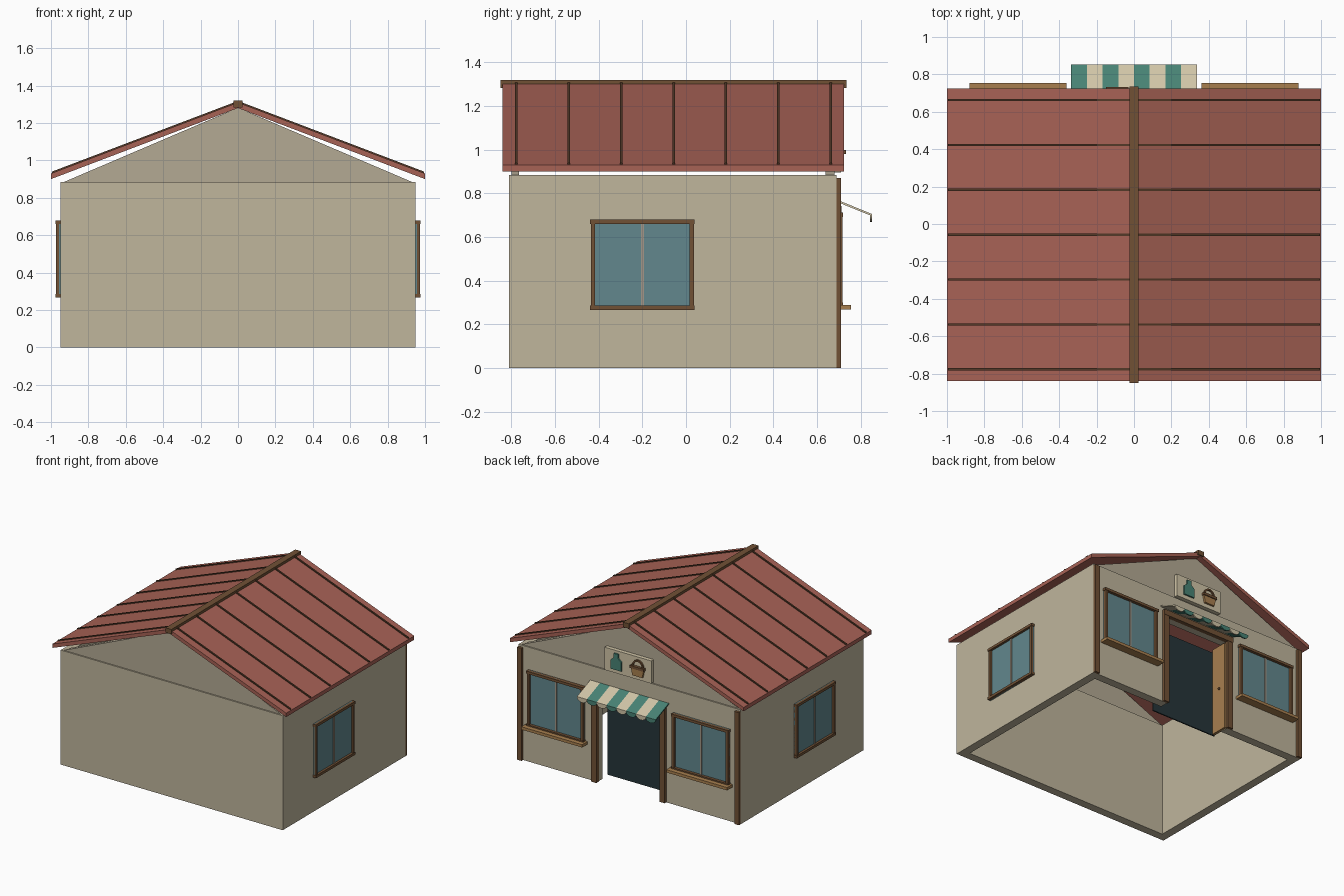
import bpy, bmesh, math

if "Cube" in bpy.data.objects:
    bpy.data.objects.remove(bpy.data.objects["Cube"])


def mat(name, r, g, b):
    m = bpy.data.materials.new(name)
    m.diffuse_color = [(c / 255) ** 2.2 for c in (r, g, b)] + [1]
    m.use_nodes = True
    m.node_tree.nodes["Principled BSDF"].inputs["Base Color"].default_value = m.diffuse_color
    return m


PLASTER = mat("plaster", 190, 180, 155)
GABLE = mat("gable_plaster", 178, 168, 146)
ROOF = mat("roof_red", 166, 98, 86)
DARK = mat("dark_wood", 112, 82, 56)
SEAM = mat("seam_brown", 84, 60, 44)
WOOD = mat("light_wood", 166, 126, 80)
GLASS = mat("glass", 98, 134, 140)
BAR = mat("window_bar", 160, 150, 135)
SHADE = mat("doorway_dark", 42, 56, 60)
TEAL = mat("teal", 74, 130, 116)
CREAM = mat("cream", 208, 196, 166)


def finish(name, bm, m):
    bmesh.ops.recalc_face_normals(bm, faces=bm.faces)
    me = bpy.data.meshes.new(name)
    bm.to_mesh(me)
    bm.free()
    ob = bpy.data.objects.new(name, me)
    me.materials.append(m)
    bpy.context.collection.objects.link(ob)
    return ob


def prism(name, pts, a, b, m, axis="y"):
    """Extrude a profile (x,z along y, or y,z along x) from a to b."""
    bm = bmesh.new()
    to = (lambda p, t: (p[0], t, p[1])) if axis == "y" else (lambda p, t: (t, p[0], p[1]))
    lo = [bm.verts.new(to(p, a)) for p in pts]
    hi = [bm.verts.new(to(p, b)) for p in pts]
    bm.faces.new(lo)
    bm.faces.new(hi)
    for i in range(len(pts)):
        j = (i + 1) % len(pts)
        bm.faces.new((lo[i], lo[j], hi[j], hi[i]))
    return finish(name, bm, m)


def box(name, x, y, z, m):
    return prism(name, [(x[0], z[0]), (x[1], z[0]), (x[1], z[1]), (x[0], z[1])], y[0], y[1], m)


# Walls: open below, doorway in the shop side (+y)
T, H = 0.065, 0.885
X, Y0, Y1 = 0.95, -0.81, 0.69
box("back_wall", (-X, X), (Y0, Y0 + T), (0, H), PLASTER)
prism("shop_wall", [(-X, 0), (-0.275, 0), (-0.275, 0.70), (0.275, 0.70), (0.275, 0),
                    (X, 0), (X, H), (-X, H)], Y1 - T, Y1, PLASTER)
for s, side in ((-1, "left"), (1, "right")):
    box(side + "_wall", (s * X, s * (X - T)), (Y0 + T, Y1 - T), (0, H), PLASTER)

# Gables
for name, a, b in (("back_gable", -0.80, -0.765), ("shop_gable", 0.64, 0.68)):
    prism(name, [(-0.93, H), (0.93, H), (0, 1.282)], a, b, GABLE)

# Roof slopes with raised seams, and ridge beam
for s, side in ((-1, "left"), (1, "right")):
    prism(side + "_roof", [(0, 1.28), (s, 0.90), (s, 0.93), (0, 1.31)], -0.84, 0.725, ROOF)
    for i in range(7):
        y = -0.777 + 0.24 * i
        prism(f"{side}_roof_seam_{i + 1}", [(0, 1.30), (s * 0.995, 0.922), (s * 0.995, 0.94), (0, 1.318)],
              y - 0.006, y + 0.006, SEAM)
box("ridge_beam", (-0.025, 0.025), (-0.85, 0.735), (1.283, 1.32), DARK)


def window(name, u0, u1, z0, z1, depth, place):
    """place maps (u range, depth range) to (x range, y range)."""
    w = 0.02
    mid = (u0 + u1) / 2
    parts = [("glass", (u0, u1), (0, 0.008), (z0, z1), GLASS),
             ("bar", (mid - 0.007, mid + 0.007), (0, 0.014), (z0, z1), BAR),
             ("stile_a", (u0, u0 + w), (0, depth - 0.003), (z0, z1), DARK),
             ("stile_b", (u1 - w, u1), (0, depth - 0.003), (z0, z1), DARK),
             ("bottom_rail", (u0 - 0.004, u1 + 0.004), (0, depth), (z0, z0 + w), DARK),
             ("top_rail", (u0 - 0.004, u1 + 0.004), (0, depth), (z1 - w, z1), DARK)]
    for part, u, d, z, m in parts:
        px, py = place(u, d)
        box(f"{name}_{part}", px, py, z, m)


for s, side in ((-1, "left"), (1, "right")):
    # Side window, shop window and sill
    window(side + "_side_window", -0.436, 0.036, 0.267, 0.68, 0.026,
           lambda u, d: ((s * (X + d[0]), s * (X + d[1])), u))
    window(side + "_shop_window", s * 0.62 - 0.24, s * 0.62 + 0.24, 0.28, 0.712, 0.03,
           lambda u, d: (u, (Y1 + d[0], Y1 + d[1])))
    box(side + "_sill", (s * 0.36, s * 0.88), (Y1, 0.755), (0.268, 0.29), WOOD)
    # Corner and door posts
    box(side + "_corner_post", (s * 0.91, s * 0.95), (Y1, 0.71), (0, 0.87), DARK)
    box(side + "_door_post", (s * 0.27, s * 0.315), (Y1 - 0.01, 0.71), (0, 0.74), DARK)

# Doorway: header, dark backing, open door leaf and knob
box("door_header", (-0.315, 0.315), (Y1 - 0.01, 0.712), (0.70, 0.742), DARK)
box("doorway_backing", (-0.28, 0.285), (0.54, 0.55), (0, 0.67), SHADE)
box("door_leaf", (-0.28, -0.258), (0.55, 0.685), (0.005, 0.69), WOOD)
bm = bmesh.new()
bmesh.ops.create_uvsphere(bm, u_segments=10, v_segments=6, radius=0.009)
bmesh.ops.translate(bm, verts=bm.verts, vec=(-0.252, 0.63, 0.34))
finish("door_knob", bm, DARK)

# Striped awning with scalloped valance
W = 0.084
for i in range(8):
    x = -4 * W + i * W
    m = CREAM if i % 2 else TEAL
    prism(f"awning_stripe_{i + 1}", [(0.69, 0.762), (0.69, 0.772), (0.852, 0.706), (0.852, 0.696)],
          x, x + W, m, "x")
    arc = [(x + W / 2 + W / 2 * math.cos(t), 0.70 - 0.03 * math.sin(t))
           for t in (math.pi * k / 10 for k in range(11))]
    prism(f"awning_scallop_{i + 1}", arc, 0.842, 0.852, m)

# Sign board with bottle and basket
box("sign_board", (-0.20, 0.20), (0.675, 0.71), (0.895, 1.07), CREAM)
half = [(0.046, 0.925), (0.046, 0.995), (0.018, 1.018), (0.018, 1.05)]
prism("sign_bottle", [(0.095 + a, z) for a, z in half] + [(0.095 - a, z) for a, z in reversed(half)],
      0.71, 0.722, TEAL)
C = -0.09
prism("sign_basket", [(C - 0.042, 0.925), (C + 0.042, 0.925), (C + 0.055, 0.985), (C - 0.055, 0.985)],
      0.71, 0.725, WOOD)
box("sign_basket_rim", (C - 0.06, C + 0.06), (0.71, 0.732), (0.98, 1.0), DARK)
angles = [math.pi * k / 10 for k in range(11)]
outer = [(C + 0.05 * math.cos(t), 0.995 + 0.055 * math.sin(t)) for t in angles]
inner = [(C + 0.038 * math.cos(t), 0.995 + 0.043 * math.sin(t)) for t in reversed(angles)]
prism("sign_basket_handle", outer + inner, 0.71, 0.722, DARK)
